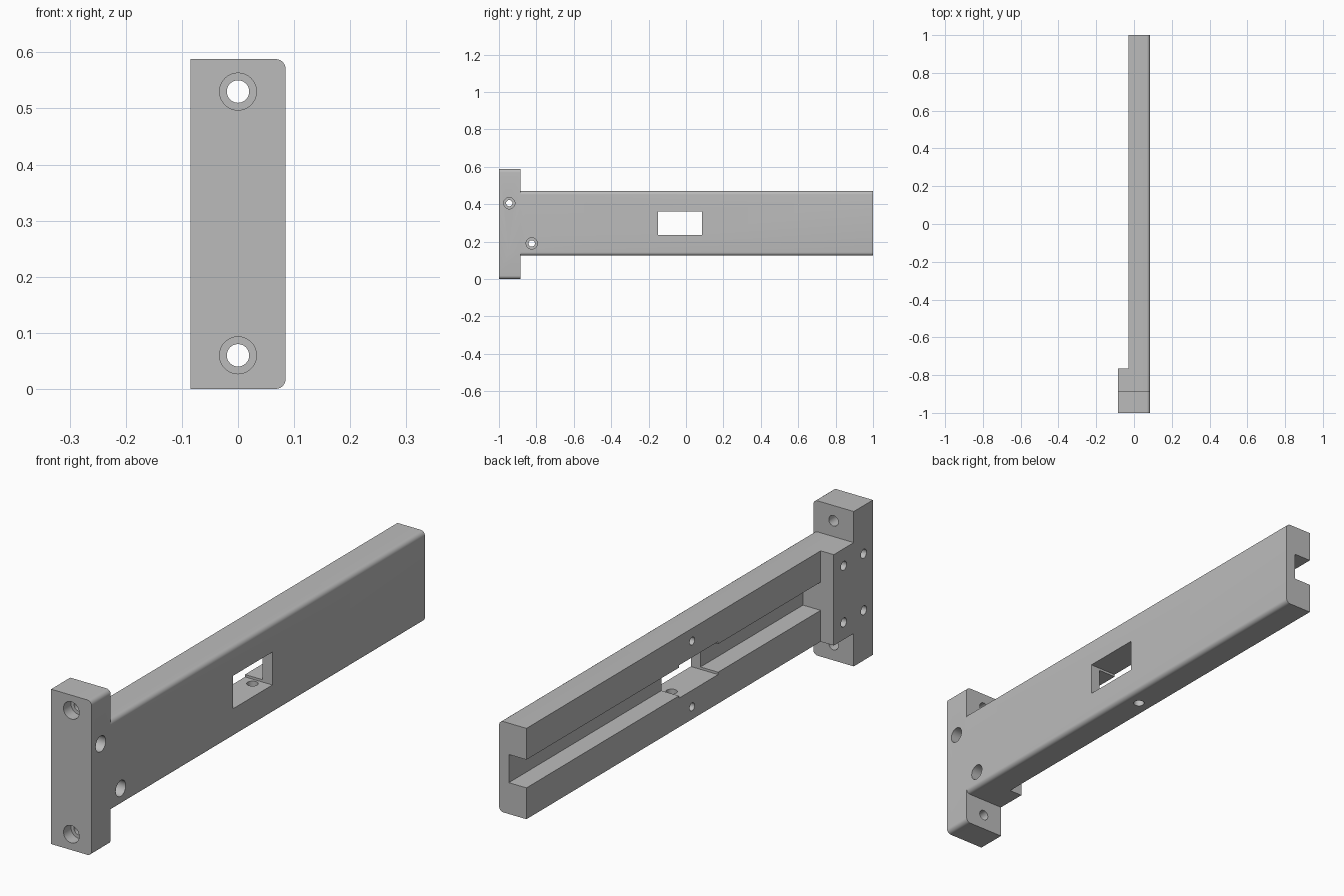
import bpy, bmesh, math
from mathutils import Matrix, Vector

if "Cube" in bpy.data.objects:
    bpy.data.objects.remove(bpy.data.objects["Cube"])

grey = bpy.data.materials.new("plain_grey")
grey.use_nodes = True
tone = (0.5, 0.5, 0.5, 1)
grey.diffuse_color = tone
grey.node_tree.nodes["Principled BSDF"].inputs["Base Color"].default_value = tone

FRONT, FLANGE_BACK, PAD_BACK = -1.0, -0.885, -0.765
LEFT, BAR_RIGHT, RIGHT = 0.085, -0.03, -0.085
BAR_LOW, BAR_HIGH, TOP = 0.125, 0.47, 0.588


def finish(name, bm):
    mesh = bpy.data.meshes.new(name)
    bm.to_mesh(mesh)
    bm.free()
    obj = bpy.data.objects.new(name, mesh)
    bpy.context.collection.objects.link(obj)
    mesh.materials.append(grey)
    return obj


def box(name, x, y, z, rounded=0.0):
    """Box from ranges; optionally rounds the two lengthwise edges on the +x side."""
    bm = bmesh.new()
    bmesh.ops.create_cube(bm, size=1)
    for v in bm.verts:
        v.co = Vector([r[0] if c < 0 else r[1] for c, r in zip(v.co, (x, y, z))])
    if rounded:
        edges = [e for e in bm.edges
                 if all(abs(v.co.x - x[1]) < 1e-5 for v in e.verts)
                 and abs(e.verts[0].co.y - e.verts[1].co.y) > 1e-4]
        bmesh.ops.bevel(bm, geom=edges, offset=rounded, segments=6,
                        profile=0.5, affect='EDGES')
    return finish(name, bm)


def drill(name, start, end, radius):
    """Cylinder between two points."""
    a, b = Vector(start), Vector(end)
    turn = (b - a).to_track_quat('Z', 'Y').to_matrix().to_4x4()
    bm = bmesh.new()
    bmesh.ops.create_cone(bm, cap_ends=True, segments=32, radius1=radius,
                          radius2=radius, depth=(b - a).length,
                          matrix=Matrix.Translation((a + b) / 2) @ turn)
    return finish(name, bm)


def combine(target, tool, operation):
    mod = target.modifiers.new(tool.name, 'BOOLEAN')
    mod.operation, mod.object, mod.solver = operation, tool, 'EXACT'
    bpy.context.view_layer.update()
    graph = bpy.context.evaluated_depsgraph_get()
    mesh = bpy.data.meshes.new_from_object(target.evaluated_get(graph))
    target.modifiers.clear()
    target.data = mesh
    bpy.data.objects.remove(tool)


# Long bar, joined to the end flange and the thicker mounting pad
body = box("slotted_arm", (BAR_RIGHT, LEFT), (-0.95, 1), (BAR_LOW, BAR_HIGH), 0.018)
combine(body, box("mounting_pad", (RIGHT, 0.02), (-0.95, PAD_BACK),
                  (BAR_LOW, BAR_HIGH)), 'UNION')
combine(body, box("end_flange", (RIGHT, LEFT), (FRONT, FLANGE_BACK),
                  (0, TOP), 0.018), 'UNION')

cutters = [
    # Lengthwise groove and the window through the bar
    box("groove", (-0.06, 0.044), (PAD_BACK, 1.1), (0.244, 0.351)),
    box("window", (-0.2, 0.2), (-0.15, 0.085), (0.235, 0.36)),
    # Hole from the underside up into the window
    drill("underside_hole", (0.022, 0.055, 0), (0.022, 0.055, 0.28), 0.02),
]

# Counterbored flange holes
for z in (0.06, 0.53):
    cutters.append(drill("flange_hole", (0, -1.1, z), (0, -0.8 if z > 0.5 else -0.86, z), 0.02))
    cutters.append(drill("flange_counterbore", (0, -1.1, z), (0, -0.955, z), 0.033))

# Pad holes: one diagonal pair runs through with a counterbore, the rest are blind
for y in (-0.945, -0.825):
    for z in (0.19, 0.405):
        through = (y < -0.9) == (z > 0.3)
        cutters.append(drill("pad_hole", (-0.2, y, z), (0.2 if through else 0, y, z), 0.017))
        if through:
            cutters.append(drill("pad_counterbore", (0.03, y, z), (0.2, y, z), 0.03))

# Small blind holes above and below the window
for z in (0.172, 0.422):
    cutters.append(drill("blind_hole", (-0.1, 0.006, z), (0.03, 0.006, z), 0.015))

for cutter in cutters:
    combine(body, cutter, 'DIFFERENCE')

bpy.ops.object.select_all(action='DESELECT')
body.select_set(True)
bpy.context.view_layer.objects.active = body
bpy.ops.object.shade_smooth_by_angle(angle=math.radians(30))
